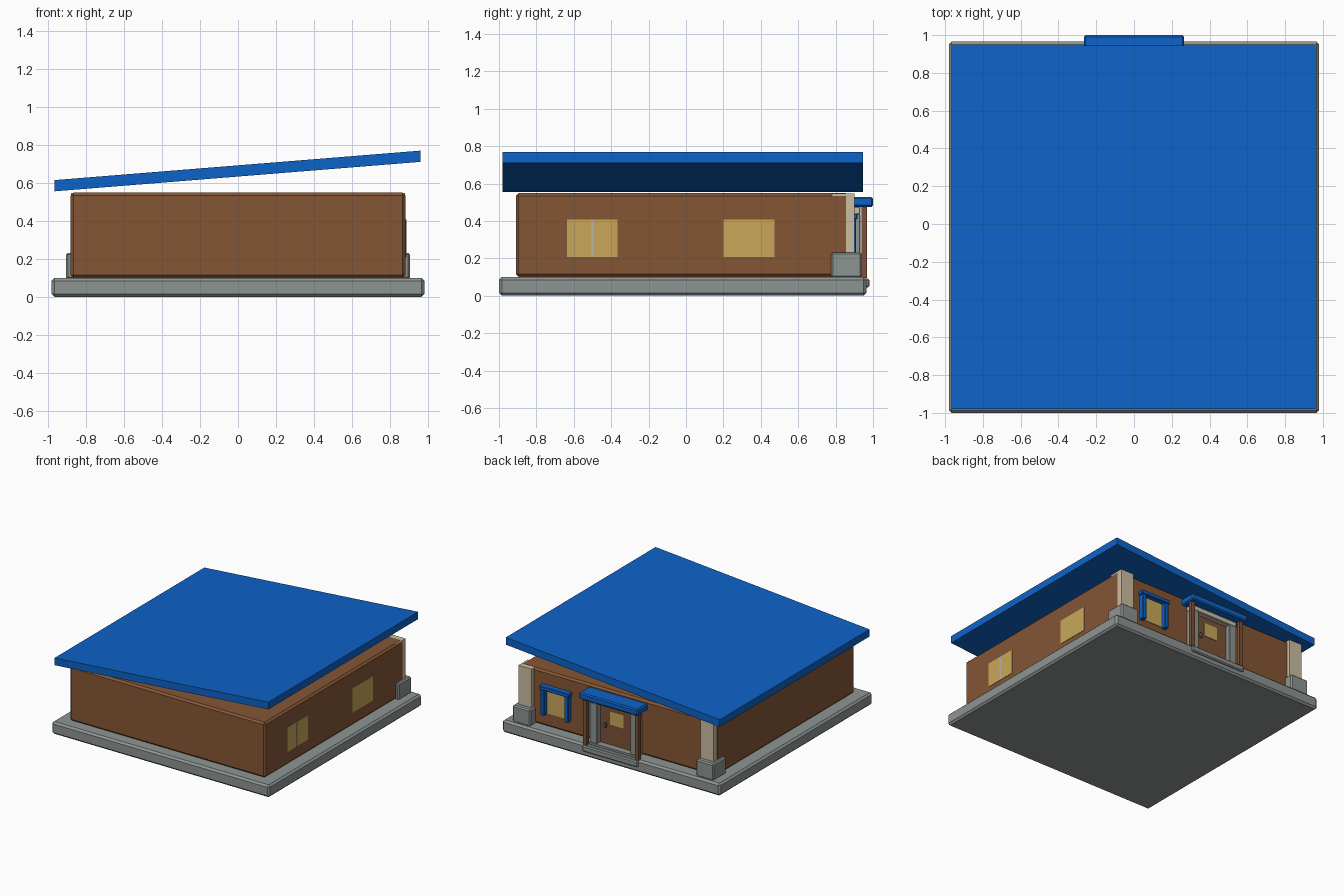
import bpy, bmesh

if "Cube" in bpy.data.objects:
    bpy.data.objects.remove(bpy.data.objects["Cube"])


def mat(name, r, g, b):
    m = bpy.data.materials.new(name)
    m.diffuse_color = (r, g, b, 1)
    m.use_nodes = True
    m.node_tree.nodes["Principled BSDF"].inputs["Base Color"].default_value = m.diffuse_color
    return m


BLUE = mat("roof blue", 0.004, 0.125, 0.58)
BROWN = mat("wall brown", 0.235, 0.093, 0.036)
WOOD = mat("door brown", 0.20, 0.085, 0.04)
STONE = mat("stone grey", 0.27, 0.30, 0.29)
BEIGE = mat("pillar beige", 0.60, 0.51, 0.36)
GLASS = mat("window yellow", 0.58, 0.39, 0.10)
TRIM = mat("light grey", 0.45, 0.46, 0.46)
METAL = mat("handle grey", 0.12, 0.12, 0.13)


def box(name, x, y, z, material, bevel=0.0):
    """Box from (min, max) ranges, optionally with chamfered edges."""
    bm = bmesh.new()
    bmesh.ops.create_cube(bm, size=1)
    for v in bm.verts:
        v.co = [r[0] if c < 0 else r[1] for r, c in zip((x, y, z), v.co)]
    if bevel:
        bmesh.ops.bevel(bm, geom=bm.edges[:], offset=bevel, segments=1,
                        profile=0.5, affect='EDGES')
    mesh = bpy.data.meshes.new(name)
    bm.to_mesh(mesh)
    bm.free()
    mesh.materials.append(material)
    ob = bpy.data.objects.new(name, mesh)
    bpy.context.collection.objects.link(ob)
    return ob


# Foundation and walls
box("foundation", (-0.98, 0.98), (-1.0, 0.965), (0, 0.1), STONE, 0.015)
box("walls", (-0.88, 0.88), (-0.91, 0.87), (0.1, 0.548), BROWN, 0.015)

# Slanted roof: a slab sheared along x
roof = box("roof", (-0.965, 0.96), (-0.98, 0.945), (0.633, 0.692), BLUE)
for v in roof.data.vertices:
    v.co.z += 0.0805 * v.co.x

# Corner pillars on stone plinths at the back
for side, s in (("left", -1), ("right", 1)):
    box(side + "_pillar", sorted((s * 0.76, s * 0.879)), (0.78, 0.9),
        (0.1, 0.547), BEIGE)
    box(side + "_plinth", sorted((s * 0.745, s * 0.905)), (0.775, 0.94),
        (0.095, 0.232), STONE, 0.01)
    # Porch posts and door jambs
    box(side + "_porch_post", sorted((s * 0.218, s * 0.25)), (0.937, 0.967),
        (0.095, 0.485), WOOD)
    box(side + "_door_jamb", sorted((s * 0.15, s * 0.215)), (0.86, 0.932),
        (0.1, 0.44), STONE, 0.005)

# Porch canopy, lintel and step
box("canopy", (-0.265, 0.265), (0.865, 1.0), (0.475, 0.528), BLUE, 0.009)
box("door_lintel", (-0.215, 0.215), (0.86, 0.932), (0.435, 0.478), BEIGE, 0.005)
box("door_step", (-0.25, 0.25), (0.87, 0.98), (0.045, 0.093), STONE, 0.008)
box("door_sill", (-0.215, 0.215), (0.86, 0.94), (0.095, 0.115), STONE)

# Door with small pane and handle
box("door", (-0.15, 0.15), (0.865, 0.887), (0.1, 0.44), WOOD)
box("door_pane", (-0.06, 0.06), (0.885, 0.891), (0.28, 0.39), GLASS)
box("door_handle", (0.09, 0.108), (0.885, 0.905), (0.25, 0.285), METAL)

# Back window with blue surround
box("back_window", (0.44, 0.66), (0.866, 0.875), (0.21, 0.415), GLASS)
box("window_head", (0.415, 0.685), (0.86, 0.916), (0.408, 0.44), BLUE, 0.005)
for name, x in (("inner", 0.425), ("outer", 0.64)):
    box(name + "_window_side", (x, x + 0.035), (0.86, 0.91), (0.2, 0.41),
        BLUE, 0.005)

# Right-hand wall windows
box("side_window_front", (0.876, 0.884), (-0.635, -0.365), (0.208, 0.408), GLASS)
box("side_window_back", (0.876, 0.884), (0.2, 0.472), (0.208, 0.408), GLASS)
box("window_bar", (0.876, 0.8855), (-0.508, -0.492), (0.208, 0.408), TRIM)
